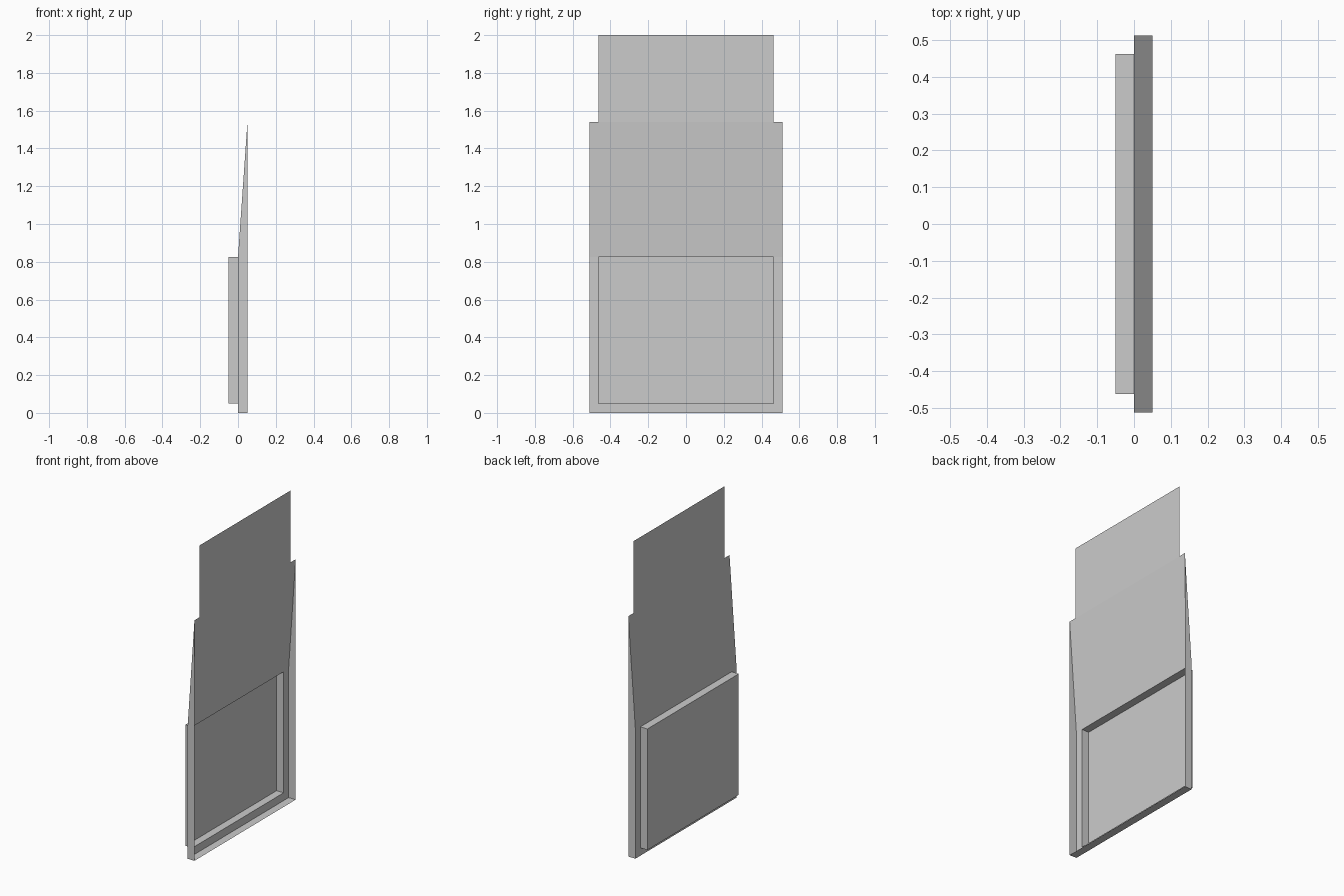
import bpy

if "Cube" in bpy.data.objects:
    bpy.data.objects.remove(bpy.data.objects["Cube"])

W, IW = 0.512, 0.462            # half widths: outer panel, inner tray / top tab
Z0, Z1, Z2, Z3 = 0.05, 0.825, 1.54, 2.0
D = 0.05                        # depth of rim and of tray

grey = bpy.data.materials.new("light grey")
grey.diffuse_color = (0.6, 0.6, 0.6, 1)
grey.use_nodes = True
grey.node_tree.nodes["Principled BSDF"].inputs["Base Color"].default_value = grey.diffuse_color


def sheet(name, polys):
    """Thin open sheet made from a few polygons, shared corners welded."""
    verts, faces = [], []
    for poly in polys:
        face = []
        for p in poly:
            if p not in verts:
                verts.append(p)
            face.append(verts.index(p))
        faces.append(face)
    mesh = bpy.data.meshes.new(name)
    mesh.from_pydata(verts, [], faces)
    mesh.materials.append(grey)
    obj = bpy.data.objects.new(name, mesh)
    bpy.context.collection.objects.link(obj)
    return obj


def rect(x, y0, y1, z0, z1, x_top=None):
    """Rectangle facing +x, optionally leaning so its top sits at x_top."""
    xt = x if x_top is None else x_top
    return [(x, y0, z0), (x, y1, z0), (xt, y1, z1), (xt, y0, z1)]


# Frame around the tray opening
sheet("tray_frame", [
    [(0, -W, 0), (0, W, 0), (0, IW, Z0), (0, -IW, Z0)],
    [(0, -W, 0), (0, -IW, Z0), (0, -IW, Z1), (0, -W, Z1)],
    [(0, W, 0), (0, W, Z1), (0, IW, Z1), (0, IW, Z0)],
])

# Leaning panel above the tray and the narrower upright tab on top
sheet("sloped_panel", [rect(0, -W, W, Z1, Z2, D)])
sheet("top_tab", [rect(D, -IW, IW, Z2, Z3)])

# Recessed tray, open towards +x
corners = [(-IW, Z0), (IW, Z0), (IW, Z1), (-IW, Z1)]
tray = [rect(-D, -IW, IW, Z0, Z1)]
for (ya, za), (yb, zb) in zip(corners, corners[1:] + corners[:1]):
    tray.append([(0, ya, za), (0, yb, zb), (-D, yb, zb), (-D, ya, za)])
sheet("recessed_tray", tray)

# Tapered side walls, one on each side
for name, s in (("left_side_wall", -1), ("right_side_wall", 1)):
    wall = [(0, s * W, 0), (D, s * W, 0), (D, s * W, Z2), (0, s * W, Z1)]
    sheet(name, [wall if s < 0 else wall[::-1]])

# Bottom lip
sheet("bottom_lip", [[(0, -W, 0), (0, W, 0), (D, W, 0), (D, -W, 0)]])
